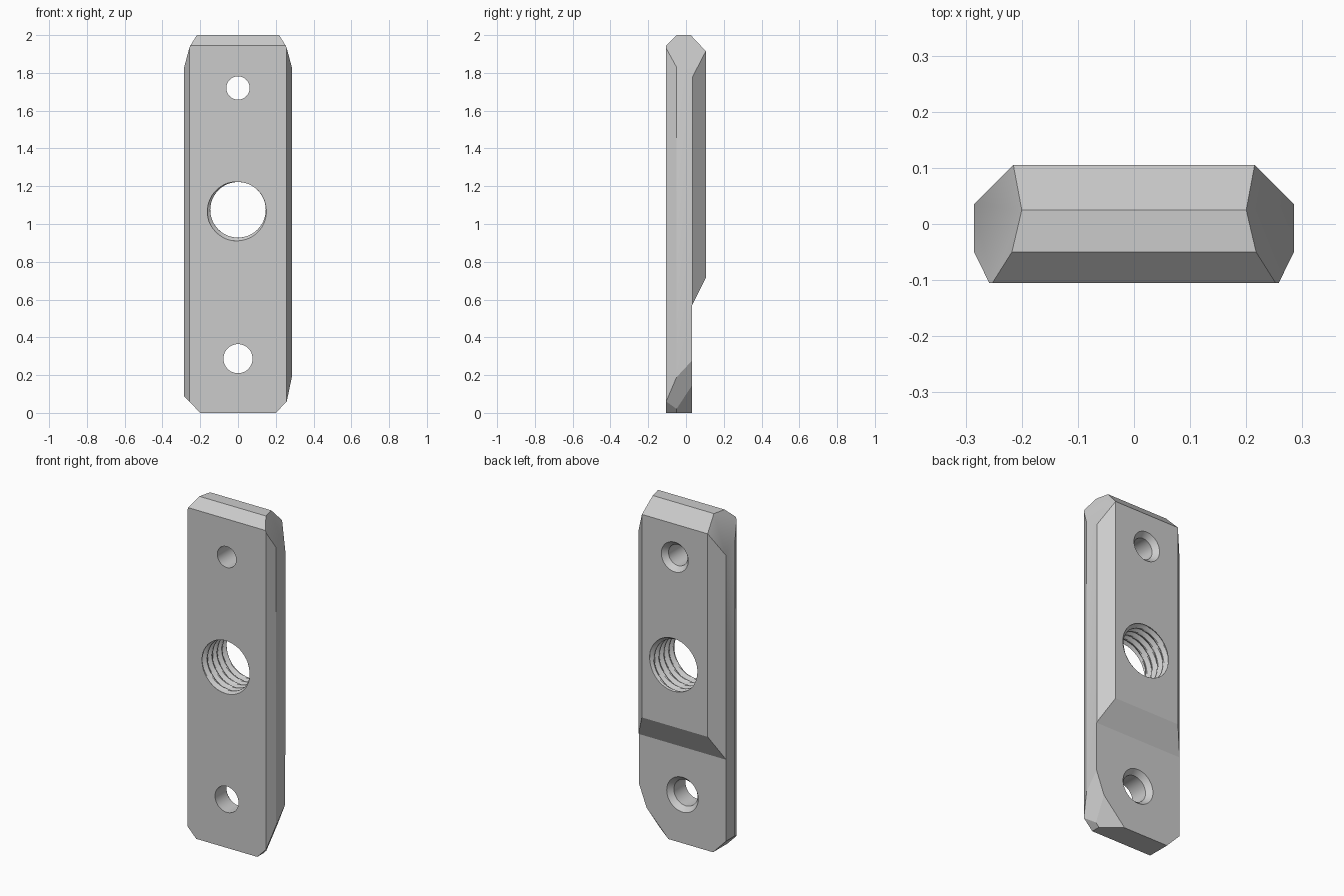
import bpy, bmesh, math
from mathutils import Vector

if "Cube" in bpy.data.objects:
    bpy.data.objects.remove(bpy.data.objects["Cube"])

steel = bpy.data.materials.new("plain_grey")
steel.use_nodes = True
grey = (0.6, 0.6, 0.6, 1)
steel.diffuse_color = grey
steel.node_tree.nodes["Principled BSDF"].inputs["Base Color"].default_value = grey

CENTRE = Vector((0, 0, 1))


def make_object(name, bm):
    bmesh.ops.recalc_face_normals(bm, faces=bm.faces)
    mesh = bpy.data.meshes.new(name)
    bm.to_mesh(mesh)
    bm.free()
    mesh.materials.append(steel)
    obj = bpy.data.objects.new(name, mesh)
    bpy.context.collection.objects.link(obj)
    return obj


def chamfer(bm, a, b, c):
    """Slice away the side of plane abc that faces away from the centre."""
    a, b, c = Vector(a), Vector(b), Vector(c)
    normal = (b - a).cross(c - a).normalized()
    if normal.dot(CENTRE - a) > 0:
        normal.negate()
    bmesh.ops.bisect_plane(bm, geom=bm.verts[:] + bm.edges[:] + bm.faces[:],
                           plane_co=a, plane_no=normal, clear_outer=True)
    bmesh.ops.holes_fill(bm, edges=[e for e in bm.edges if e.is_boundary])


def bore(name, z, depths, radius, sides=48):
    """Round cutter along y whose radius depends on angle and depth."""
    bm = bmesh.new()
    rings = []
    for y in depths:
        ring = []
        for i in range(sides):
            t = math.tau * i / sides
            r = radius(t, y)
            ring.append(bm.verts.new((r * math.cos(t), y, z + r * math.sin(t))))
        rings.append(ring)
    for p, q in zip(rings, rings[1:]):
        for i in range(sides):
            j = (i + 1) % sides
            bm.faces.new((p[i], p[j], q[j], q[i]))
    bm.faces.new(rings[0])
    bm.faces.new(rings[-1])
    return make_object(name, bm)


# Plate blank with chamfered edges
bm = bmesh.new()
bmesh.ops.create_cube(bm, size=1)
bmesh.ops.scale(bm, verts=bm.verts, vec=(0.57, 0.21, 2))
bmesh.ops.translate(bm, verts=bm.verts, vec=CENTRE)
for s in (-1, 1):
    chamfer(bm, (s * .258, -.105, 0), (s * .285, -.05, 0), (s * .258, -.105, 1))
    chamfer(bm, (s * .215, .105, 0), (s * .285, .035, 0), (s * .215, .105, 1))
    chamfer(bm, (s * .285, .035, 1.78), (s * .215, .105, 1.915), (s * .2, .025, 2))
    chamfer(bm, (s * .2, 0, 0), (s * .258, 0, .06), (s * .2, 1, 0))
chamfer(bm, (0, -.105, 1.945), (0, -.05, 2), (1, -.05, 2))
chamfer(bm, (0, .105, 1.915), (0, .025, 2), (1, .025, 2))
# Larger facets on one lower corner
chamfer(bm, (.258, -.105, .06), (.285, .035, .28), (.235, .035, .15))
chamfer(bm, (.235, .035, .15), (.09, .035, 0), (.2, -.05, 0))
plate = make_object("threaded_plate", bm)

# Step at the lower back
bm = bmesh.new()
profile = [(.033, -.1), (.033, .57), (.155, .814), (.155, -.1)]
face = bm.faces.new([bm.verts.new((-.5, y, z)) for y, z in profile])
sweep = bmesh.ops.extrude_face_region(bm, geom=[face])
bmesh.ops.translate(bm, verts=[v for v in sweep["geom"] if isinstance(v, bmesh.types.BMVert)],
                    vec=(1, 0, 0))
cutters = [make_object("step_cutter", bm)]

# Helical thread in the large hole
PITCH = 0.046


def thread(t, y):
    phase = ((y + .105) / PITCH + (t - math.radians(235)) / math.tau) % 1
    ridge = abs(2 * phase - 1)
    return .147 + .02 * min(1, max(0, ridge * 1.5 - .3))


cutters.append(bore("thread_cutter", 1.075, [-.15 + k * .3 / 52 for k in range(53)], thread))


# Countersunk screw holes
def countersunk(name, z, r, rim, back, depth):
    slope = (rim - r) / depth
    return bore(name, z, (-.2, back - depth, back + .02),
                lambda t, y: r + max(0, y - back + depth) * slope)


cutters.append(countersunk("upper_hole_cutter", 1.72, .062, .088, .105, .03))
cutters.append(countersunk("lower_hole_cutter", .287, .077, .103, .033, .03))

# Cut everything out of the plate
bpy.ops.object.select_all(action='DESELECT')
plate.select_set(True)
bpy.context.view_layer.objects.active = plate
for cutter in cutters:
    mod = plate.modifiers.new(cutter.name, 'BOOLEAN')
    mod.operation = 'DIFFERENCE'
    mod.solver = 'EXACT'
    mod.object = cutter
    bpy.ops.object.modifier_apply(modifier=mod.name)
    bpy.data.objects.remove(cutter)
bpy.ops.object.shade_smooth_by_angle(angle=math.radians(25))
